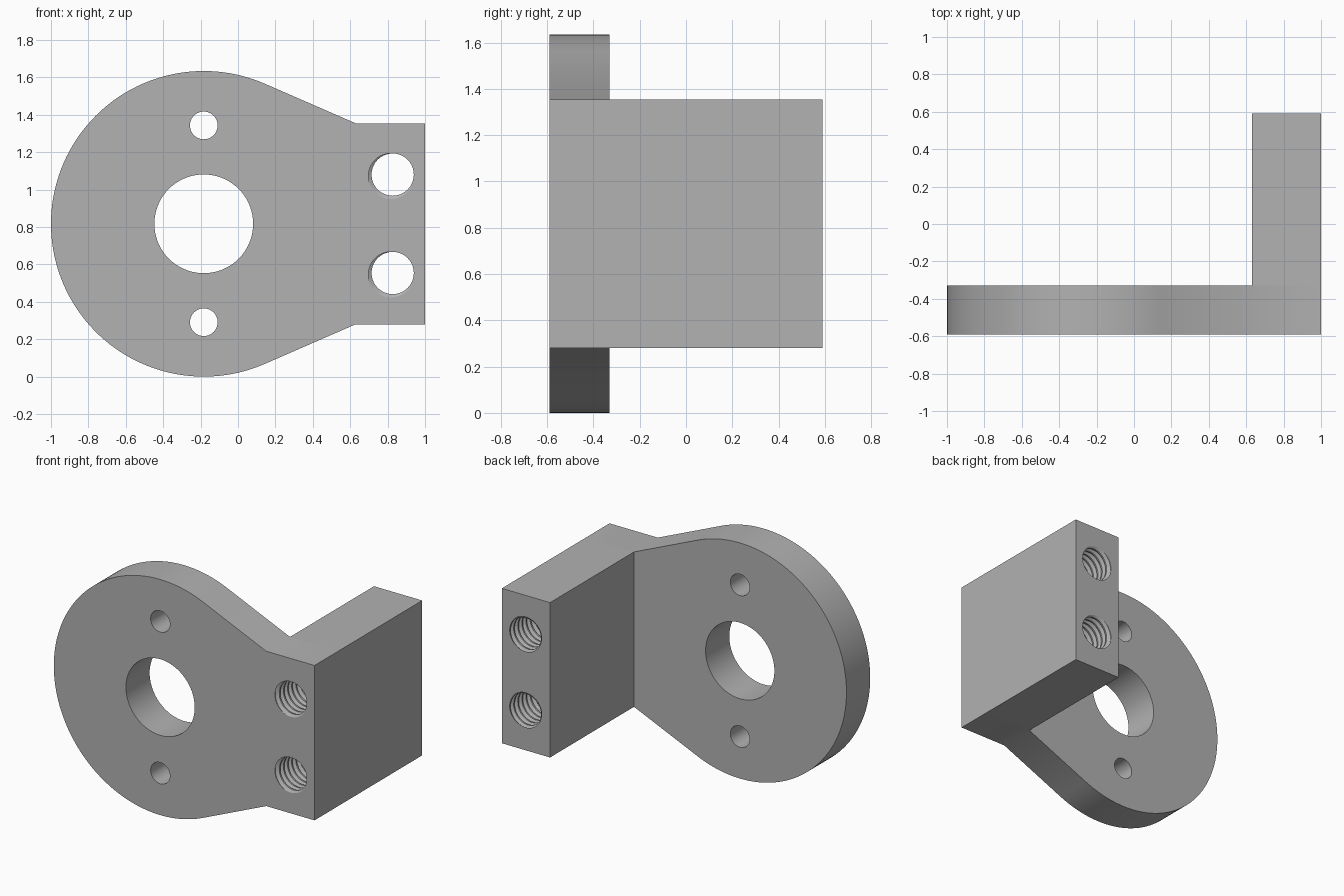
import bpy, bmesh
from math import atan2, acos, hypot, cos, sin, pi, radians

if "Cube" in bpy.data.objects:
    bpy.data.objects.remove(bpy.data.objects["Cube"])

RADIUS, CX, CZ = 0.817, -0.183, 0.817
FRONT, BACK, PLATE = -0.59, 0.59, 0.26
TAB_X, TAB_HALF = 0.63, 0.537

grey = bpy.data.materials.new("machined_grey")
grey.use_nodes = True
colour = (0.445, 0.445, 0.445, 1)
grey.diffuse_color = colour
grey.node_tree.nodes["Principled BSDF"].inputs["Base Color"].default_value = colour


def make_object(name, bm):
    bmesh.ops.recalc_face_normals(bm, faces=bm.faces)
    mesh = bpy.data.meshes.new(name)
    bm.to_mesh(mesh)
    bm.free()
    mesh.materials.append(grey)
    obj = bpy.data.objects.new(name, mesh)
    bpy.context.collection.objects.link(obj)
    return obj


def push_back(bm, faces, depth):
    result = bmesh.ops.extrude_face_region(bm, geom=faces)["geom"]
    verts = [g for g in result if isinstance(g, bmesh.types.BMVert)]
    bmesh.ops.translate(bm, verts=verts, vec=(0, depth, 0))
    return [g for g in result if isinstance(g, bmesh.types.BMFace)]


def make_bracket():
    """Round plate with tangent sides, and a mounting block running back."""
    bm = bmesh.new()
    dx = TAB_X - CX
    start = atan2(TAB_HALF, dx) + acos(RADIUS / hypot(dx, TAB_HALF))
    steps = 96
    angles = [start + (2 * pi - 2 * start) * i / steps for i in range(steps + 1)]
    arc = [bm.verts.new((CX + RADIUS * cos(a), FRONT, CZ + RADIUS * sin(a))) for a in angles]
    low, low_end, top_end, top = [
        bm.verts.new((x, FRONT, CZ + s * TAB_HALF))
        for x, s in ((TAB_X, -1), (1, -1), (1, 1), (TAB_X, 1))]
    faces = [bm.faces.new(arc + [low, top]), bm.faces.new((low, low_end, top_end, top))]
    backs = push_back(bm, faces, PLATE)
    block_back = max(backs, key=lambda f: f.calc_center_median().x)
    push_back(bm, [block_back], BACK - FRONT - PLATE)
    return make_object("bracket", bm)


def drill(name, x, z, radius, sides):
    """Plain round cutter through the plate."""
    bm = bmesh.new()
    rings = [[bm.verts.new((x + radius * cos(2 * pi * i / sides), y,
                            z + radius * sin(2 * pi * i / sides)))
              for i in range(sides)] for y in (FRONT - 0.1, FRONT + PLATE + 0.1)]
    for i in range(sides):
        j = (i + 1) % sides
        bm.faces.new((rings[0][i], rings[0][j], rings[1][j], rings[1][i]))
    for ring in rings:
        bm.faces.new(ring)
    return make_object(name, bm)


def tap(name, x, z, minor=0.113, major=0.134, pitch=0.045, sides=40):
    """Helical threaded cutter through the whole block."""
    bm = bmesh.new()
    begin = FRONT - 3 * pitch
    turns = int((BACK - FRONT) / pitch) + 6
    profile = ((0, minor), (0.25, minor), (0.56, major), (0.69, major))
    rows = []
    for k in range(turns * sides + 1):
        a = 2 * pi * (k % sides) / sides
        rows.append([bm.verts.new((x + r * cos(a), begin + pitch * (k / sides + t),
                                   z - r * sin(a))) for t, r in profile])
    for k in range(turns * sides):
        for j in range(3):
            bm.faces.new((rows[k][j], rows[k + 1][j], rows[k + 1][j + 1], rows[k][j + 1]))
        if k + sides + 1 < len(rows):
            bm.faces.new((rows[k][3], rows[k + 1][3], rows[k + sides + 1][0], rows[k + sides][0]))
    # Close both ends with fans
    rim = [e for e in bm.edges if e.is_boundary]
    caps = [bm.verts.new((x, y, z)) for y in
            (begin + pitch / 2, begin + pitch * turns + pitch / 2)]
    for e in rim:
        cap = caps[0] if e.verts[0].co.y < 0 else caps[1]
        bm.faces.new((e.verts[0], e.verts[1], cap))
    bmesh.ops.remove_doubles(bm, verts=bm.verts, dist=1e-6)
    return make_object(name, bm)


bracket = make_bracket()
cutters = [drill("centre_bore", CX, CZ, 0.264, 72)]
for side, sign in (("upper", 1), ("lower", -1)):
    cutters.append(drill(side + "_pin_hole", CX, CZ + sign * 0.526, 0.074, 40))
    cutters.append(tap(side + "_threaded_hole", 0.827, CZ + sign * 0.263))

# Cut the holes and discard the cutters
bpy.context.view_layer.objects.active = bracket
for cutter in cutters:
    cutter.hide_render = True
    mod = bracket.modifiers.new(cutter.name, 'BOOLEAN')
    mod.operation = 'DIFFERENCE'
    mod.solver = 'EXACT'
    mod.object = cutter
    bpy.ops.object.modifier_apply(modifier=mod.name)
    bpy.data.objects.remove(cutter)

bpy.ops.object.select_all(action='DESELECT')
bracket.select_set(True)
bpy.ops.object.shade_smooth_by_angle(angle=radians(30))
